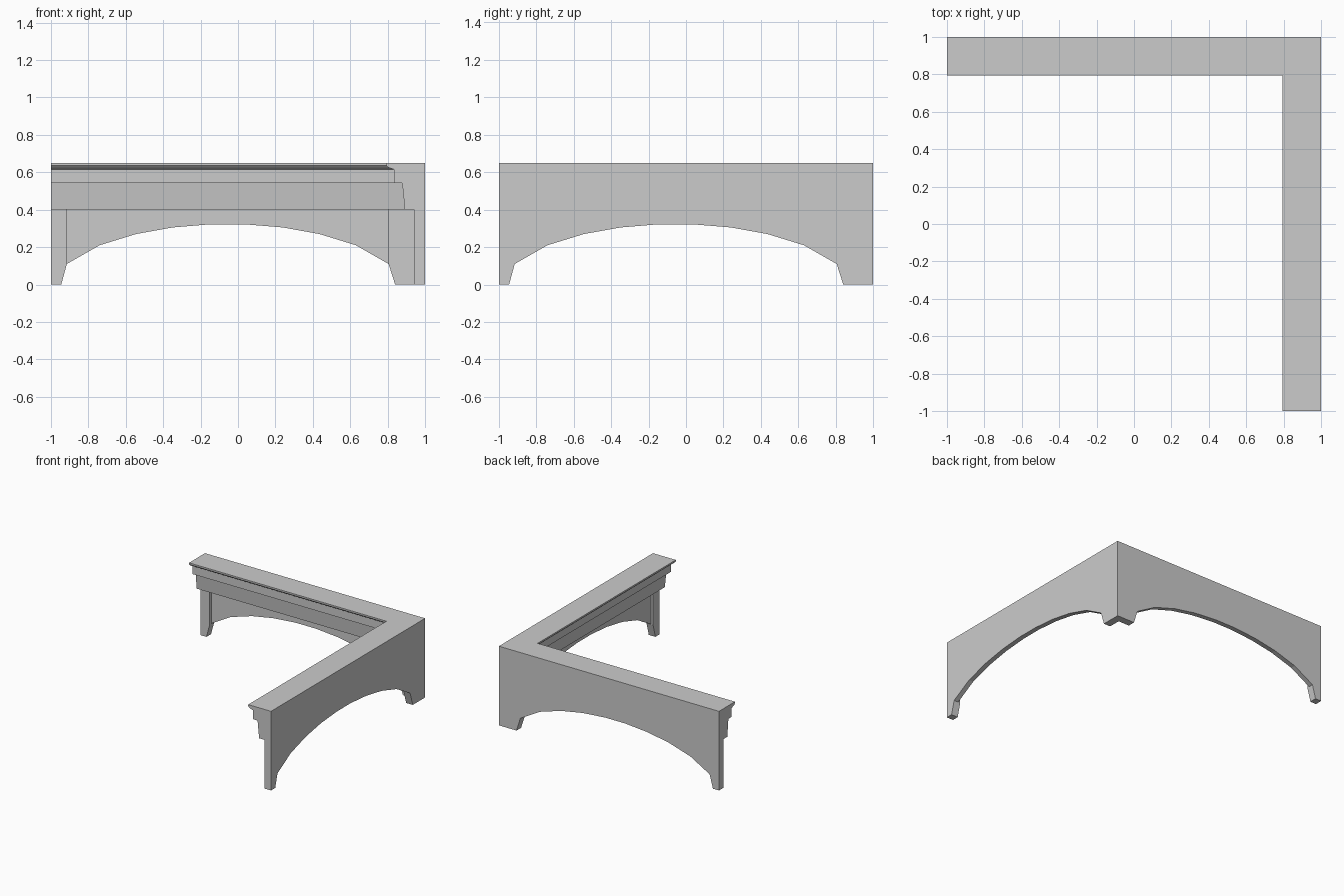
import bpy, bmesh

if "Cube" in bpy.data.objects:
    bpy.data.objects.remove(bpy.data.objects["Cube"])

PANEL = 0.04      # thickness of the arched panel
LEG = 0.06        # thickness of the legs


def finish(name, bm):
    bmesh.ops.recalc_face_normals(bm, faces=bm.faces)
    mesh = bpy.data.meshes.new(name)
    bm.to_mesh(mesh)
    bm.free()
    ob = bpy.data.objects.new(name, mesh)
    bpy.context.collection.objects.link(ob)
    return ob


def place(side, u, d, z):
    """u runs along the arm toward the corner, d is depth from the outer face."""
    if u == 1:
        u = 1 - d                     # mitre at the corner
    return (1 - d, u, z) if side else (u, 1 - d, z)


def slab(name, side, outline, d0, d1):
    bm = bmesh.new()
    a = [bm.verts.new(place(side, u, d0, z)) for u, z in outline]
    b = [bm.verts.new(place(side, u, d1, z)) for u, z in outline]
    n = len(outline)
    bm.faces.new(a)
    bm.faces.new(b)
    for i in range(n):
        j = (i + 1) % n
        # the mitred ends of both arms meet here, so leave them open
        if not (outline[i][0] == 1 and outline[j][0] == 1):
            bm.faces.new((a[i], a[j], b[j], b[i]))
    return finish(name, bm)


# Arch outline, mirrored about its centre
C = -0.055
half = [(0.86, 0.11), (0.685, 0.21), (0.49, 0.27), (0.295, 0.305), (0.09, 0.322)]
arch = [(C - o, z) for o, z in half] + [(C + o, z) for o, z in reversed(half)]
panel = [(-1, 0.65), (-1, 0), (-0.945, 0)] + arch + [(0.84, 0), (1, 0), (1, 0.65)]
end_leg = [(-1, 0), (-0.945, 0), (C - 0.86, 0.11), (C - 0.86, 0.40), (-1, 0.40)]
corner_leg = [(1, 0.40), (C + 0.86, 0.40), (C + 0.86, 0.11), (0.84, 0), (1, 0)]

for side, label in ((0, "back"), (1, "right")):
    slab(label + "_arched_panel", side, panel, 0, PANEL)
    slab(label + "_end_leg", side, end_leg, PANEL, LEG)
    slab(label + "_corner_leg", side, corner_leg, PANEL, LEG)

# Stepped cornice: (depth, height) section swept round the L with a mitre
section = [(PANEL, 0.65), (0.207, 0.65), (0.207, 0.637), (0.195, 0.625),
           (0.165, 0.615), (0.165, 0.542), (0.122, 0.542), (0.108, 0.40), (PANEL, 0.40)]
bm = bmesh.new()
rings = [[bm.verts.new(p(d, z)) for d, z in section] for p in (
    lambda d, z: (-1, 1 - d, z),
    lambda d, z: (1 - d, 1 - d, z),
    lambda d, z: (1 - d, -1, z))]
n = len(section)
for r, s in zip(rings, rings[1:]):
    for i in range(n):
        j = (i + 1) % n
        bm.faces.new((r[i], r[j], s[j], s[i]))
bm.faces.new(rings[0])
bm.faces.new(rings[-1])
finish("cornice", bm)
